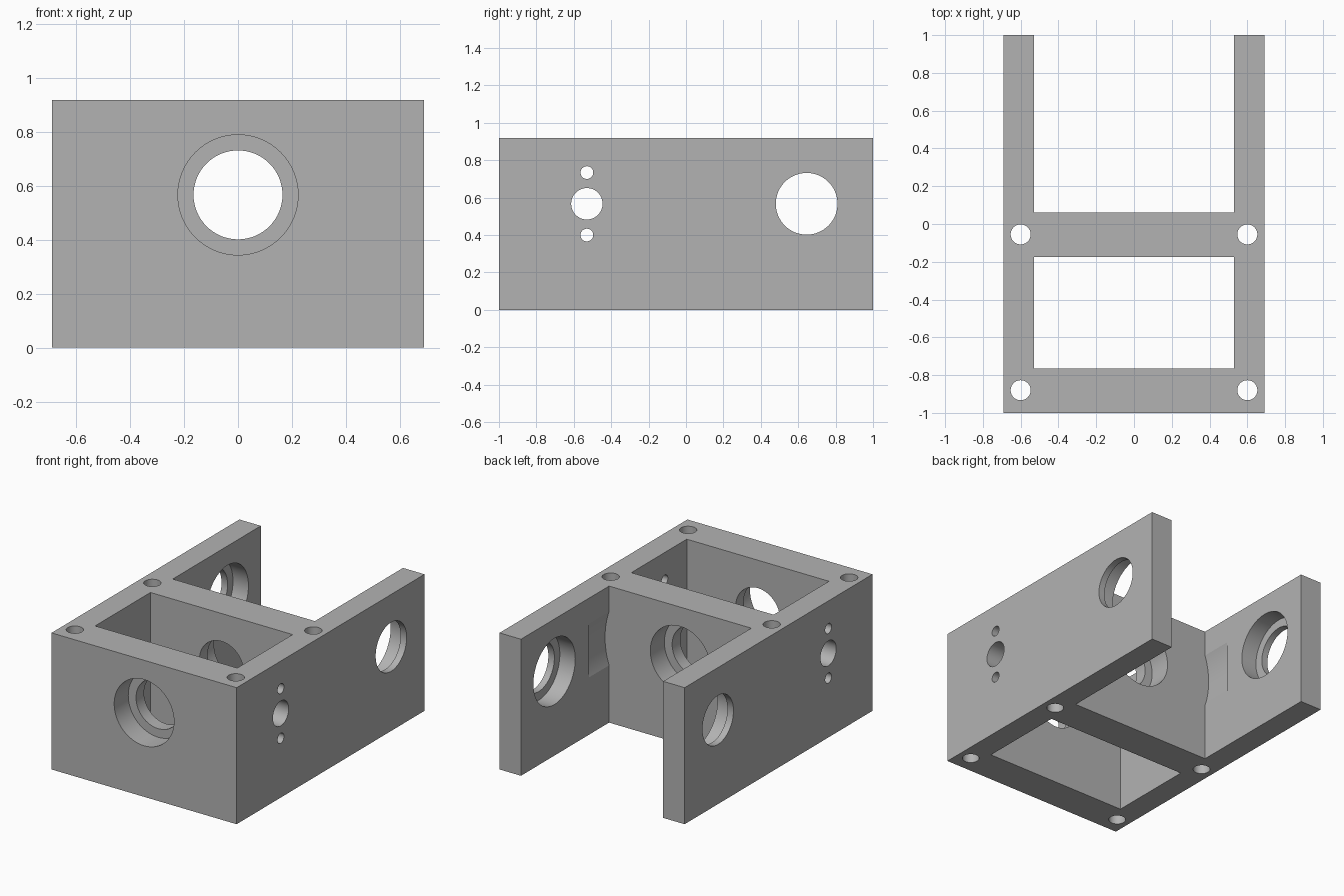
import bpy
import math
from mathutils import Vector

# Remove the default cube
if "Cube" in bpy.data.objects:
    bpy.data.objects.remove(bpy.data.objects["Cube"], do_unlink=True)

# Main dimensions
HALF_W, HALF_L, HEIGHT = 0.69, 1.0, 0.92
INNER = 0.53            # half width between the side plates
BORE_Z = 0.567          # height of the bore axes
BAR_FRONT, BAR_BACK = -0.175, 0.062
FRONT_WALL = -0.765
BORE, SEAT = 0.165, 0.223
MARGIN = 0.1

grey = bpy.data.materials.new("plain grey")
grey.use_nodes = True
grey.diffuse_color = (0.45, 0.45, 0.45, 1)
grey.node_tree.nodes["Principled BSDF"].inputs["Base Color"].default_value = (0.45, 0.45, 0.45, 1)


def box(name, low, high):
    low, high = Vector(low), Vector(high)
    bpy.ops.mesh.primitive_cube_add(size=1, location=(low + high) / 2)
    ob = bpy.context.object
    ob.name = name
    ob.scale = high - low
    bpy.ops.object.transform_apply(location=True, rotation=True, scale=True)
    return ob


def rod(name, start, end, radius, sides=64):
    start, end = Vector(start), Vector(end)
    axis = end - start
    bpy.ops.mesh.primitive_cylinder_add(vertices=sides, radius=radius, depth=axis.length,
                                        location=(start + end) / 2)
    ob = bpy.context.object
    ob.name = name
    ob.rotation_euler = axis.to_track_quat("Z", "Y").to_euler()
    bpy.ops.object.transform_apply(location=True, rotation=True, scale=True)
    return ob


def cut(body, cutter):
    cutter.hide_render = True
    mod = body.modifiers.new(cutter.name, "BOOLEAN")
    mod.operation = "DIFFERENCE"
    mod.solver = "EXACT"
    mod.object = cutter
    bpy.context.view_layer.objects.active = body
    bpy.ops.object.modifier_apply(modifier=mod.name)
    bpy.data.objects.remove(cutter, do_unlink=True)


# Block with a window and an open rear bay
body = box("bearing_housing", (-HALF_W, -HALF_L, 0), (HALF_W, HALF_L, HEIGHT))
cut(body, box("window", (-INNER, FRONT_WALL, -MARGIN), (INNER, BAR_FRONT, HEIGHT + MARGIN)))
cut(body, box("bay", (-INNER, BAR_BACK, -MARGIN), (INNER, HALF_L + MARGIN, HEIGHT + MARGIN)))

# Round clearance relief in the side plates behind the crossbar
cut(body, rod("relief", (0, BAR_BACK, BORE_Z), (0, 0.275, BORE_Z), 0.56, 192))

# Long bore with bearing seats at the front wall and the crossbar back
cut(body, rod("long_bore", (0, -HALF_L - MARGIN, BORE_Z), (0, 0.3, BORE_Z), BORE))
cut(body, rod("front_seat", (0, -HALF_L - MARGIN, BORE_Z), (0, -HALF_L + 0.15, BORE_Z), SEAT))
cut(body, rod("bar_seat", (0, BAR_BACK - 0.15, BORE_Z), (0, BAR_BACK + MARGIN, BORE_Z), SEAT))

for side in (-1, 1):
    # Axle bore with an inner bearing seat, and the three front side holes
    def side_hole(name, y, z, radius, x_end, sides=64):
        cut(body, rod(name, (side * (INNER - MARGIN), y, z), (side * x_end, y, z), radius, sides))

    side_hole("axle_bore", 0.645, BORE_Z, BORE, HALF_W + MARGIN)
    side_hole("axle_seat", 0.645, BORE_Z, SEAT, INNER + 0.115)
    side_hole("shaft_hole", -0.53, BORE_Z, 0.084, HALF_W + MARGIN, 48)
    for offset in (-0.167, 0.167):
        side_hole("screw_hole", -0.53, BORE_Z + offset, 0.034, HALF_W + MARGIN, 32)

    # Vertical mounting holes
    for y in (-0.055, -0.88):
        cut(body, rod("mount_hole", (side * 0.6, y, -MARGIN),
                      (side * 0.6, y, HEIGHT + MARGIN), 0.053, 40))

# Finish: one colour, smooth bores and sharp edges
body.data.materials.clear()
body.data.materials.append(grey)
for face in body.data.polygons:
    face.material_index = 0
bpy.ops.object.select_all(action="DESELECT")
body.select_set(True)
bpy.context.view_layer.objects.active = body
bpy.ops.object.shade_smooth_by_angle(angle=math.radians(15))
